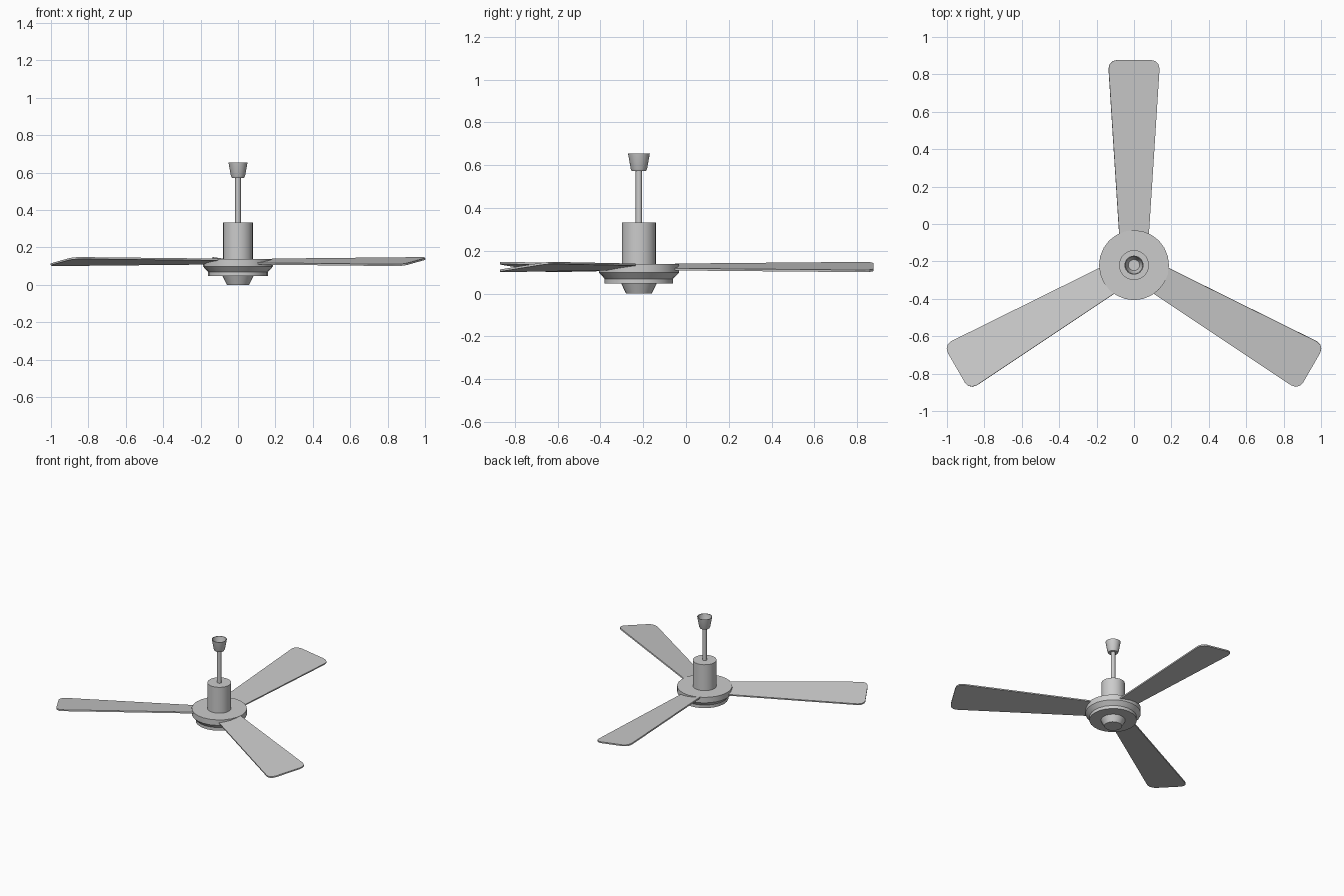
import bpy, bmesh, math
from mathutils import Matrix

if "Cube" in bpy.data.objects:
    bpy.data.objects.remove(bpy.data.objects["Cube"])

HUB_Y = -0.22


def lathe(name, profile, sides=24):
    """Revolve an (r, z) outline around the fan axis; r = 0 ends close the solid."""
    bm = bmesh.new()
    vs = [bm.verts.new((r, 0, z)) for r, z in profile]
    es = [bm.edges.new(p) for p in zip(vs, vs[1:])]
    bmesh.ops.spin(bm, geom=vs + es, cent=(0, 0, 0), axis=(0, 0, 1),
                   angle=2 * math.pi, steps=sides, use_merge=True)
    bmesh.ops.remove_doubles(bm, verts=bm.verts, dist=1e-5)
    return finish(name, bm)


def finish(name, bm):
    bmesh.ops.recalc_face_normals(bm, faces=bm.faces)
    me = bpy.data.meshes.new(name)
    bm.to_mesh(me)
    bm.free()
    ob = bpy.data.objects.new(name, me)
    bpy.context.collection.objects.link(ob)
    ob.location.y = HUB_Y
    bpy.ops.object.select_all(action='DESELECT')
    ob.select_set(True)
    bpy.context.view_layer.objects.active = ob
    bpy.ops.object.shade_smooth_by_angle(angle=math.radians(30))
    return ob


# Body: bottom cap, lower plate, hub and motor can
lathe("bottom_cap", [(0, 0), (0.06, 0), (0.083, 0.047), (0, 0.047)])
lathe("lower_plate", [(0, 0.046), (0.16, 0.046), (0.16, 0.07), (0, 0.07)])
lathe("hub", [(0, 0.069), (0.16, 0.069), (0.187, 0.098), (0.187, 0.139), (0, 0.139)])
lathe("motor_can", [(0, 0.138), (0.08, 0.138), (0.08, 0.332), (0, 0.332)])

# Hanging rod and its open ceiling cup
lathe("down_rod", [(0, 0.33), (0.015, 0.33), (0.015, 0.585), (0, 0.585)], 16)
lathe("ceiling_cup", [(0, 0.572), (0.033, 0.572), (0.038, 0.582), (0.051, 0.654),
                      (0.047, 0.654), (0.035, 0.585), (0.030, 0.577), (0, 0.577)])

# Blades: tapered outline with rounded tip corners, pitched about their length
half = [(0.08, 0.168), (0.136, 1.03), (0.137, 1.05), (0.131, 1.075),
        (0.114, 1.091), (0.09, 1.097)]
outline = half + [(-x, y) for x, y in reversed(half)]
for k in range(3):
    bm = bmesh.new()
    face = bm.faces.new([bm.verts.new((x, y, -0.005)) for x, y in outline])
    ext = bmesh.ops.extrude_face_region(bm, geom=[face])
    top = [g for g in ext["geom"] if isinstance(g, bmesh.types.BMVert)]
    bmesh.ops.translate(bm, verts=top, vec=(0, 0, 0.01))
    bm.transform(Matrix.Rotation(k * 2 * math.pi / 3, 4, 'Z')
                 @ Matrix.Translation((0, 0, 0.124))
                 @ Matrix.Rotation(math.radians(8), 4, 'Y'))
    finish(f"blade_{k + 1}", bm)
